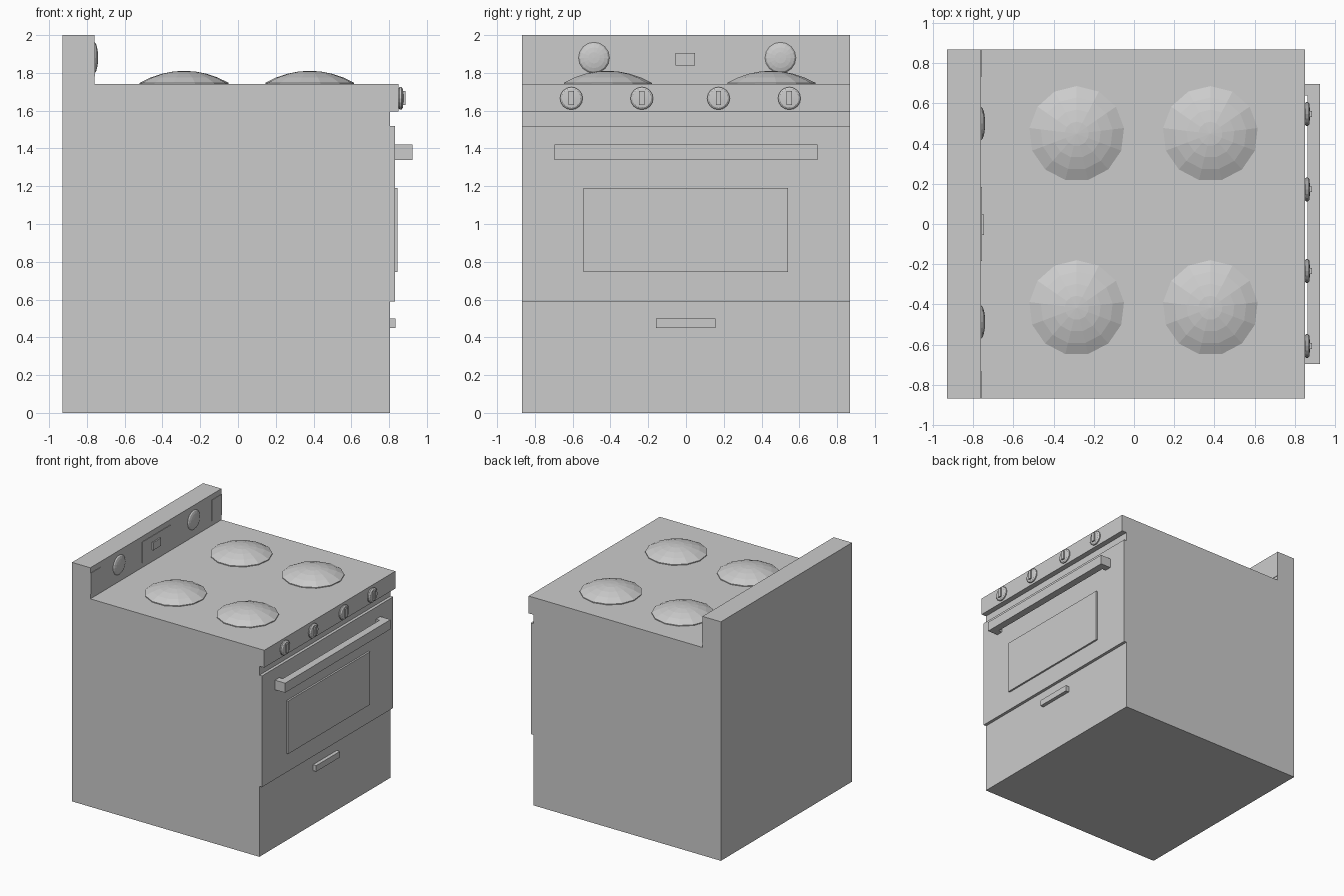
import bpy, bmesh
from mathutils import Matrix
from math import pi

if "Cube" in bpy.data.objects:
    bpy.data.objects.remove(bpy.data.objects["Cube"])


def finish(bm, name):
    bmesh.ops.recalc_face_normals(bm, faces=bm.faces)
    mesh = bpy.data.meshes.new(name)
    bm.to_mesh(mesh)
    bm.free()
    obj = bpy.data.objects.new(name, mesh)
    bpy.context.collection.objects.link(obj)
    return obj


def prism(name, profile, y0, y1, axis="y"):
    """Extrude an outline: (x, z) along y, or (x, y) along z."""
    bm = bmesh.new()
    if axis == "y":
        verts = [bm.verts.new((a, y0, b)) for a, b in profile]
        step = (0, y1 - y0, 0)
    else:
        verts = [bm.verts.new((a, b, y0)) for a, b in profile]
        step = (0, 0, y1 - y0)
    face = bm.faces.new(verts)
    ext = bmesh.ops.extrude_face_region(bm, geom=[face], use_keep_orig=True)
    moved = [v for v in ext["geom"] if isinstance(v, bmesh.types.BMVert)]
    bmesh.ops.translate(bm, verts=moved, vec=step)
    return finish(bm, name)


def box(name, x0, x1, y0, y1, z0, z1):
    return prism(name, [(x0, z0), (x1, z0), (x1, z1), (x0, z1)], y0, y1)


def lathe(name, profile, sides, matrix):
    """Spin an (r, z) profile around z, then place it."""
    bm = bmesh.new()
    verts = [bm.verts.new((0, r, z)) for r, z in profile]
    edges = [bm.edges.new(pair) for pair in zip(verts, verts[1:])]
    bmesh.ops.spin(bm, geom=verts + edges, axis=(0, 0, 1), cent=(0, 0, 0),
                   angle=2 * pi, steps=sides, use_duplicate=False)
    bmesh.ops.remove_doubles(bm, verts=bm.verts, dist=0.0005)
    bmesh.ops.transform(bm, matrix=matrix, verts=bm.verts)
    return finish(bm, name)


W = 0.867
TURN = Matrix.Rotation(pi / 2, 4, "Y")  # local z points to +x

# Cabinet with oven door step, control lip and backsplash in one outline
prism("cabinet", [(-0.93, 0), (0.805, 0), (0.805, 0.59), (0.83, 0.59),
                  (0.83, 1.52), (0.805, 1.52), (0.805, 1.595), (0.85, 1.595),
                  (0.85, 1.74), (-0.76, 1.74), (-0.76, 2), (-0.93, 2)], -W, W)

# Oven window and drawer pull
box("oven_window", 0.828, 0.845, -0.543, 0.541, 0.747, 1.19)
box("drawer_handle", 0.803, 0.835, -0.158, 0.155, 0.45, 0.50)

# Door handle: a bar with a standoff at each end
prism("door_handle", [(0.828, -0.697), (0.925, -0.697), (0.925, 0.697),
                      (0.828, 0.697), (0.828, 0.64), (0.863, 0.64),
                      (0.863, -0.64), (0.828, -0.64)], 1.34, 1.42, "z")

# Burners: shallow domes with a thin rim
dome = [(0.237, 0), (0.237, 0.008), (0.18, 0.036), (0.12, 0.056),
        (0.06, 0.068), (0, 0.072)]
for x in (-0.285, 0.38):
    for y in (-0.417, 0.449):
        lathe("burner", dome, 13, Matrix.Translation((x, y, 1.739)))

# Front control knobs with raised grips
knob = [(0.05, 0), (0.06, 0.007), (0.06, 0.016), (0.05, 0.024), (0, 0.028)]
for y in (-0.607, -0.234, 0.172, 0.547):
    lathe("control_knob", knob, 16, Matrix.Translation((0.849, y, 1.665)) @ TURN)
    box("knob_grip", 0.86, 0.886, y - 0.014, y + 0.014, 1.63, 1.705)

# Backsplash dials
dial = [(0.083, 0), (0.074, 0.009), (0.055, 0.015), (0.03, 0.019), (0, 0.02)]
for y in (-0.487, 0.5):
    lathe("backsplash_dial", dial, 16, Matrix.Translation((-0.761, y, 1.88)) @ TURN)

# Backsplash panels and clock
for name, y0, y1 in (("left_panel", -W, -0.735), ("clock_panel", -0.185, 0.185),
                     ("right_panel", 0.735, W)):
    box(name, -0.762, -0.756, y0, y1, 1.78, 1.955)
box("clock", -0.76, -0.745, -0.055, 0.047, 1.84, 1.905)
